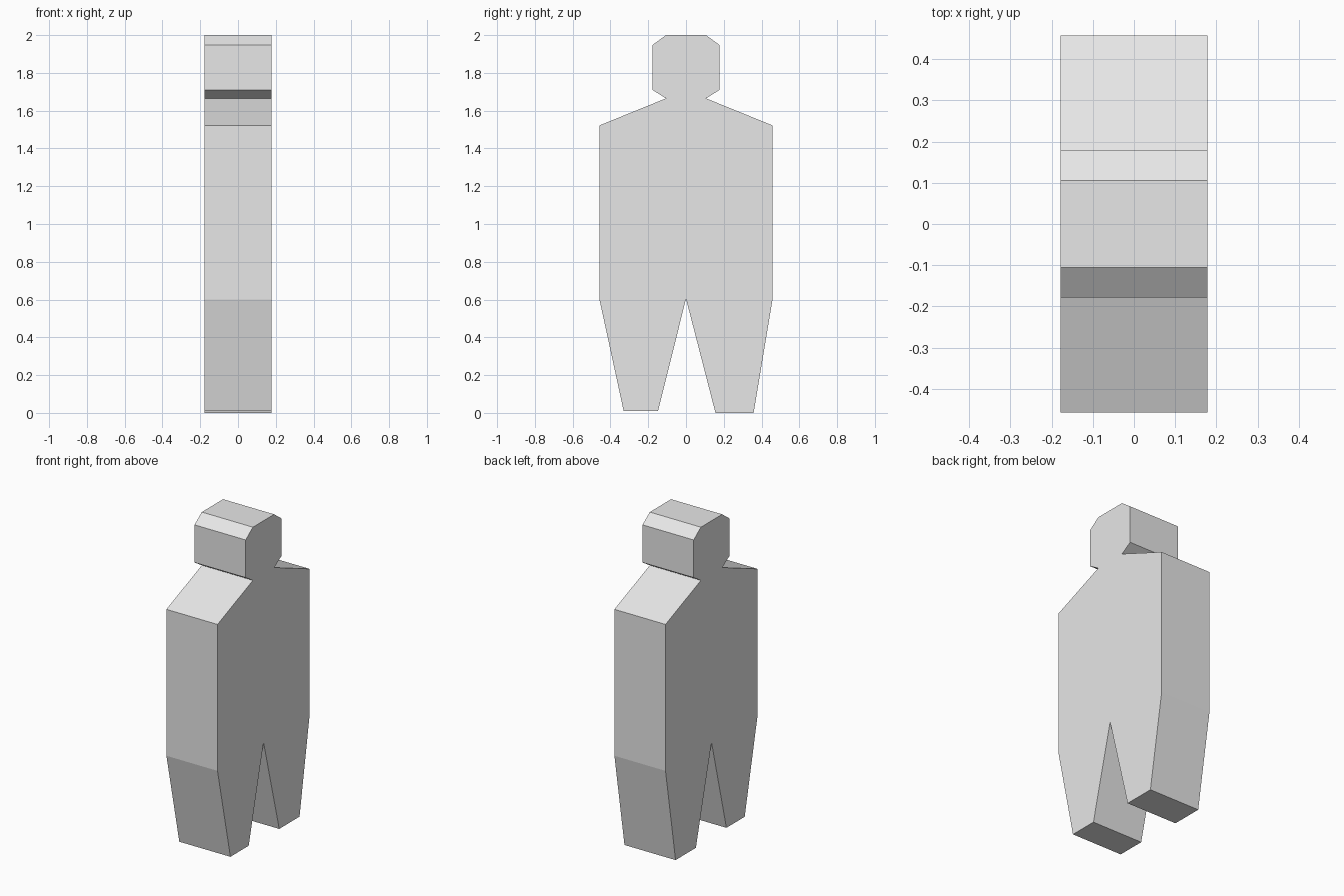
import bpy
import bmesh

default_cube = bpy.data.objects.get("Cube")
if default_cube:
    bpy.data.objects.remove(default_cube, do_unlink=True)

HALF_DEPTH = 0.178


def make_material(name, colour):
    material = bpy.data.materials.new(name)
    material.use_nodes = True
    material.diffuse_color = colour
    material.node_tree.nodes["Principled BSDF"].inputs["Base Color"].default_value = colour
    return material


def extrude_outline(name, outline, material):
    """Extrude a closed (y, z) outline along x into a flat-faced solid."""
    bm = bmesh.new()
    face = bm.faces.new([bm.verts.new((-HALF_DEPTH, y, z)) for y, z in outline])
    result = bmesh.ops.extrude_face_region(bm, geom=[face])
    moved = [item for item in result["geom"] if isinstance(item, bmesh.types.BMVert)]
    bmesh.ops.translate(bm, verts=moved, vec=(2 * HALF_DEPTH, 0, 0))
    bmesh.ops.recalc_face_normals(bm, faces=bm.faces)
    mesh = bpy.data.meshes.new(name)
    bm.to_mesh(mesh)
    bm.free()
    mesh.materials.append(material)
    figure = bpy.data.objects.new(name, mesh)
    bpy.context.collection.objects.link(figure)
    return figure


# Half silhouette from the hip up to the crown: hip, shoulder, neck, head
upper_half = [(0.458, 0.6), (0.458, 1.522), (0.106, 1.665),
              (0.178, 1.71), (0.178, 1.947), (0.106, 2.0)]
mirrored_half = [(-y, z) for y, z in reversed(upper_half)]

# Tapered legs, one foot sitting slightly higher than the other
raised_leg = [(-0.33, 0.01), (-0.148, 0.01)]
crotch = [(0.0, 0.605)]
planted_leg = [(0.156, 0.0), (0.358, 0.0)]

grey = make_material("plain grey", (0.8, 0.8, 0.8, 1.0))
extrude_outline("standing_figure",
                upper_half + mirrored_half + raised_leg + crotch + planted_leg, grey)
